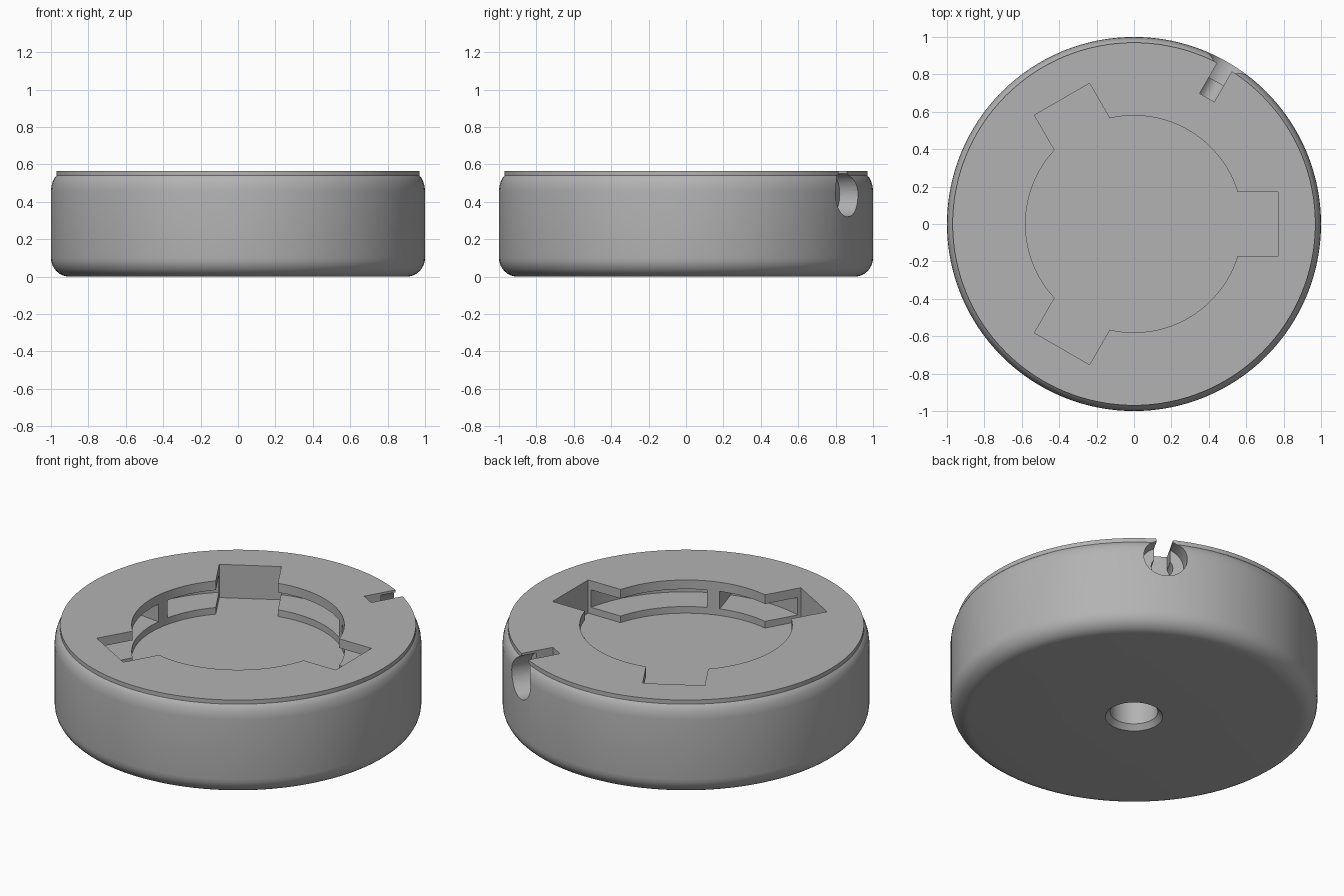
import bpy, bmesh
from math import sin, cos, asin, radians, pi
from mathutils import Matrix

if "Cube" in bpy.data.objects:
    bpy.data.objects.remove(bpy.data.objects["Cube"])

grey = bpy.data.materials.new("light grey plastic")
grey.use_nodes = True
colour = (0.45, 0.45, 0.45, 1)
grey.diffuse_color = colour
grey.node_tree.nodes["Principled BSDF"].inputs["Base Color"].default_value = colour

HEIGHT = 0.565
RIM_Z, LEDGE_Z, PIT_Z = 0.51, 0.405, 0.365
OPEN_R, CHAMBER_R = 0.58, 0.77
SLOT_HALF, SLOT_TIP = 0.17, 0.77
ABOVE = HEIGHT + 0.1


def finish(name, bm):
    bmesh.ops.recalc_face_normals(bm, faces=bm.faces)
    mesh = bpy.data.meshes.new(name)
    bm.to_mesh(mesh)
    bm.free()
    mesh.materials.append(grey)
    obj = bpy.data.objects.new(name, mesh)
    bpy.context.collection.objects.link(obj)
    return obj


def lathe(name, profile, steps):
    """Solid turned about z from (radius, z) points, capped at both ends."""
    bm = bmesh.new()
    rings = [[bm.verts.new((r * cos(2 * pi * i / steps), r * sin(2 * pi * i / steps), z))
              for i in range(steps)] for r, z in profile]
    for low, high in zip(rings, rings[1:]):
        for i in range(steps):
            j = (i + 1) % steps
            bm.faces.new((low[i], low[j], high[j], high[i]))
    bm.faces.new(rings[0][::-1])
    bm.faces.new(rings[-1])
    return finish(name, bm)


def prism(name, outline, z0, z1):
    bm = bmesh.new()
    base = bm.faces.new([bm.verts.new((x, y, z0)) for x, y in outline])
    top = bmesh.ops.extrude_face_region(bm, geom=[base])["geom"]
    bmesh.ops.translate(bm, vec=(0, 0, z1 - z0),
                        verts=[v for v in top if isinstance(v, bmesh.types.BMVert)])
    return finish(name, bm)


def arc(radius, start, end, steps):
    angles = [start + (end - start) * i / steps for i in range(steps + 1)]
    return [(radius * cos(a), radius * sin(a)) for a in angles]


def carve(target, cutter):
    mod = target.modifiers.new("carve", "BOOLEAN")
    mod.operation, mod.solver, mod.object = "DIFFERENCE", "EXACT", cutter
    bpy.context.view_layer.objects.active = target
    bpy.ops.object.modifier_apply(modifier=mod.name)
    bpy.data.objects.remove(cutter)


# Round body with soft lower edge and a small raised top step
fillet = 0.1
profile = [(1 - fillet + fillet * sin(a), fillet - fillet * cos(a))
           for a in (pi / 2 * i / 8 for i in range(9))]
profile += [(1, 0.46), (0.997, 0.485), (0.99, 0.51), (0.98, 0.53), (0.97, 0.54), (0.97, HEIGHT)]
body = lathe("lock_base", profile, 128)

# Keyed opening: circle with three slots, down to the pit floor
outline = []
half = asin(SLOT_HALF / OPEN_R)
for k in range(3):
    a = radians(120 * k)
    for side in (-SLOT_HALF, SLOT_HALF):
        outline.append((SLOT_TIP * cos(a) - side * sin(a), SLOT_TIP * sin(a) + side * cos(a)))
    outline += arc(OPEN_R, a + half, a + radians(120) - half, 24)
carve(body, prism("opening_cutter", outline, PIT_Z, ABOVE))

# Undercut chambers under the rim, separated by three stop posts
for k in range(3):
    start = radians(120 * k + 53.5)
    end = start + radians(113)
    sector = arc(CHAMBER_R, start, end, 36) + arc(0.4, end, start, 24)
    carve(body, prism("chamber_cutter", sector, LEDGE_Z, RIM_Z))

# Blind countersunk hole underneath
carve(body, lathe("hole_cutter", [(0.165, -0.01), (0.13, 0.03), (0.13, 0.27)], 48))

# Cable exit at the rear: wide bore, narrow bore, and a slit open to the top
turn = Matrix.Rotation(radians(60), 4, "Z")
for radius, inner in ((0.12, 0.88), (0.06, 0.78)):
    bore = lathe("bore_cutter", [(radius, inner), (radius, 1.1)], 40)
    bore.data.transform(turn @ Matrix.Translation((0, 0, 0.44)) @ Matrix.Rotation(pi / 2, 4, "Y"))
    carve(body, bore)
slit = prism("slit_cutter", [(0.78, -0.045), (1.1, -0.045), (1.1, 0.045), (0.78, 0.045)], 0.44, ABOVE)
slit.data.transform(turn)
carve(body, slit)

bpy.ops.object.select_all(action="DESELECT")
body.select_set(True)
bpy.context.view_layer.objects.active = body
bpy.ops.object.shade_smooth_by_angle(angle=radians(30))
